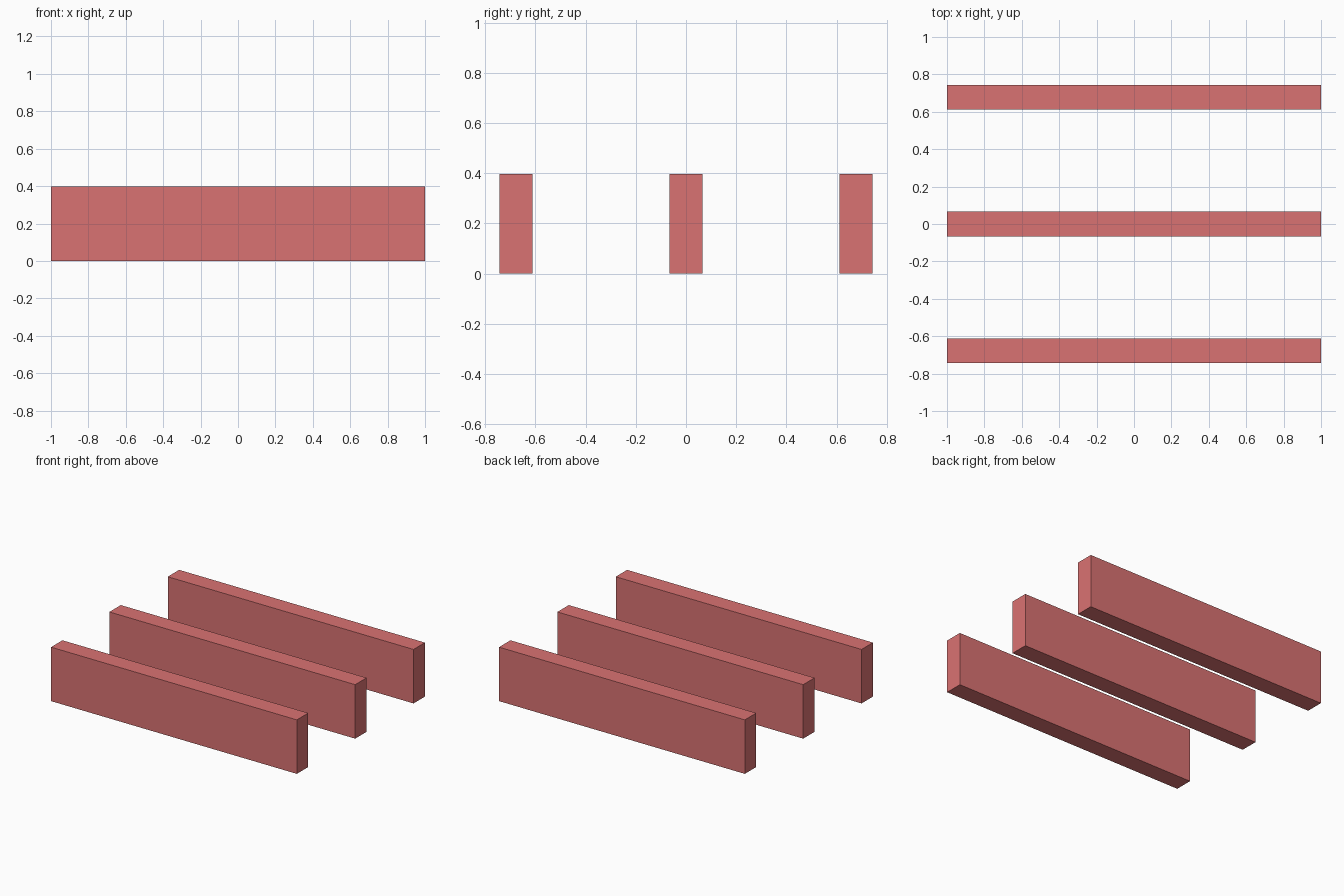
import bpy

if "Cube" in bpy.data.objects:
    bpy.data.objects.remove(bpy.data.objects["Cube"])

LENGTH, THICKNESS, HEIGHT = 2.0, 0.132, 0.397
SPACING = 0.678

red = bpy.data.materials.new("red")
red.diffuse_color = (0.7, 0.17, 0.17, 1.0)
red.use_nodes = True
red.node_tree.nodes["Principled BSDF"].inputs["Base Color"].default_value = red.diffuse_color


def beam(name, y):
    """Upright rectangular beam running along x, standing on z = 0."""
    bpy.ops.mesh.primitive_cube_add(size=1, location=(0, y, HEIGHT / 2))
    obj = bpy.context.object
    obj.name = name
    obj.scale = (LENGTH, THICKNESS, HEIGHT)
    bpy.ops.object.transform_apply(location=False, rotation=False, scale=True)
    obj.data.materials.append(red)


# Three parallel, evenly spaced beams
for name, step in (("front_beam", -1), ("middle_beam", 0), ("back_beam", 1)):
    beam(name, step * SPACING)
